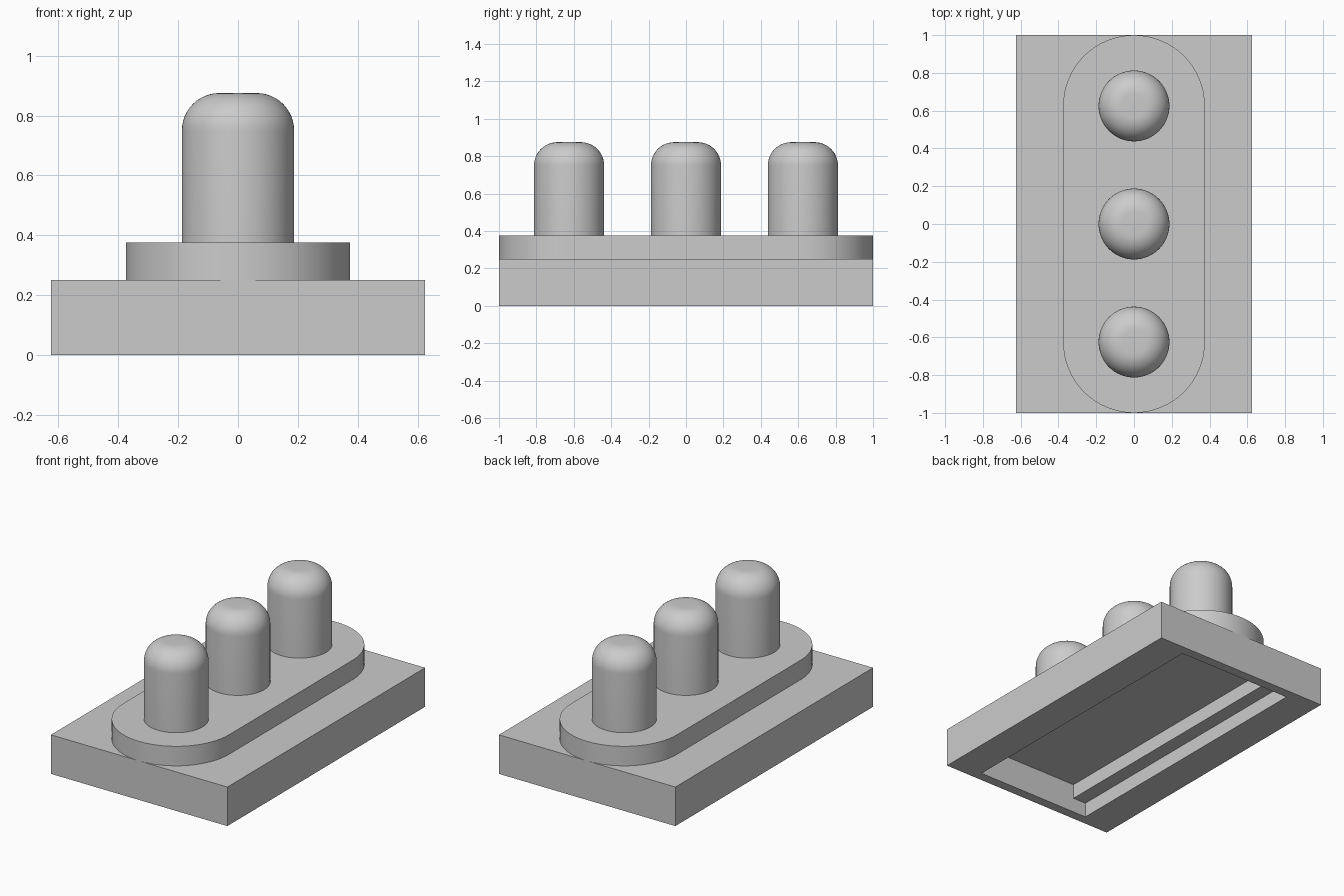
import bpy, bmesh, math
from mathutils import Vector

if "Cube" in bpy.data.objects:
    bpy.data.objects.remove(bpy.data.objects["Cube"])

grey = bpy.data.materials.new("plain grey")
grey.use_nodes = True
grey.diffuse_color = (0.6, 0.6, 0.6, 1)
grey.node_tree.nodes["Principled BSDF"].inputs["Base Color"].default_value = (0.6, 0.6, 0.6, 1)


def finish(name, bm, smooth=False):
    """Turn a bmesh into a grey object and make it the active one."""
    bmesh.ops.recalc_face_normals(bm, faces=bm.faces)
    mesh = bpy.data.meshes.new(name)
    bm.to_mesh(mesh)
    bm.free()
    mesh.materials.append(grey)
    obj = bpy.data.objects.new(name, mesh)
    bpy.context.collection.objects.link(obj)
    bpy.ops.object.select_all(action="DESELECT")
    obj.select_set(True)
    bpy.context.view_layer.objects.active = obj
    if smooth:
        bpy.ops.object.shade_smooth_by_angle(angle=math.radians(30))
    return obj


def prism(name, points, direction, smooth=False):
    """Extrude a closed outline along a direction."""
    bm = bmesh.new()
    face = bm.faces.new([bm.verts.new(p) for p in points])
    ext = bmesh.ops.extrude_face_region(bm, geom=[face], use_keep_orig=True)
    moved = [v for v in ext["geom"] if isinstance(v, bmesh.types.BMVert)]
    bmesh.ops.translate(bm, verts=moved, vec=Vector(direction))
    return finish(name, bm, smooth)


def arc(radius, start, end, steps):
    for i in range(steps + 1):
        a = math.radians(start + (end - start) * i / steps)
        yield radius * math.cos(a), radius * math.sin(a)


# Underside pocket: wide slot with a narrower, deeper slot inside
half = [(0.406, -0.1), (0.406, 0.094), (0.3125, 0.094), (0.3125, 0.1875)]
outline = half + [(-x, z) for x, z in reversed(half)]
cutter = prism("pocket_cutter", [(x, -0.9375, z) for x, z in outline], (0, 1.875, 0))
cutter.hide_render = True

# Rectangular base with the pocket cut from below
hx, hy = 0.625, 1.0
base = prism("base", [(-hx, -hy, 0), (hx, -hy, 0), (hx, hy, 0), (-hx, hy, 0)], (0, 0, 0.25))
cut = base.modifiers.new("pocket", "BOOLEAN")
cut.object = cutter
cut.operation = "DIFFERENCE"
cut.solver = "EXACT"
bpy.ops.object.modifier_apply(modifier=cut.name)
bpy.data.objects.remove(cutter)

# Raised plate with rounded ends
pitch = 0.625
ends = [(x, y + pitch, 0.25) for x, y in arc(0.375, 0, 180, 32)]
ends += [(x, y - pitch, 0.25) for x, y in arc(0.375, 180, 360, 32)]
prism("raised_plate", ends, (0, 0, 0.125), smooth=True)

# Three pins with rounded tops, spun from one profile
fillet = 0.125
profile = [(0.1875, 0.375)]
profile += [(0.0625 + r, 0.75 + z) for r, z in arc(fillet, 0, 90, 12)]
profile.append((0, 0.875))
for label, y in (("front", -pitch), ("middle", 0), ("back", pitch)):
    bm = bmesh.new()
    verts = [bm.verts.new((r, 0, z)) for r, z in profile]
    edges = [bm.edges.new(pair) for pair in zip(verts, verts[1:])]
    bmesh.ops.spin(bm, geom=verts + edges, cent=(0, 0, 0), axis=(0, 0, 1),
                   angle=math.tau, steps=64)
    bmesh.ops.remove_doubles(bm, verts=bm.verts, dist=0.0001)
    pin = finish(label + "_pin", bm, smooth=True)
    pin.location.y = y
